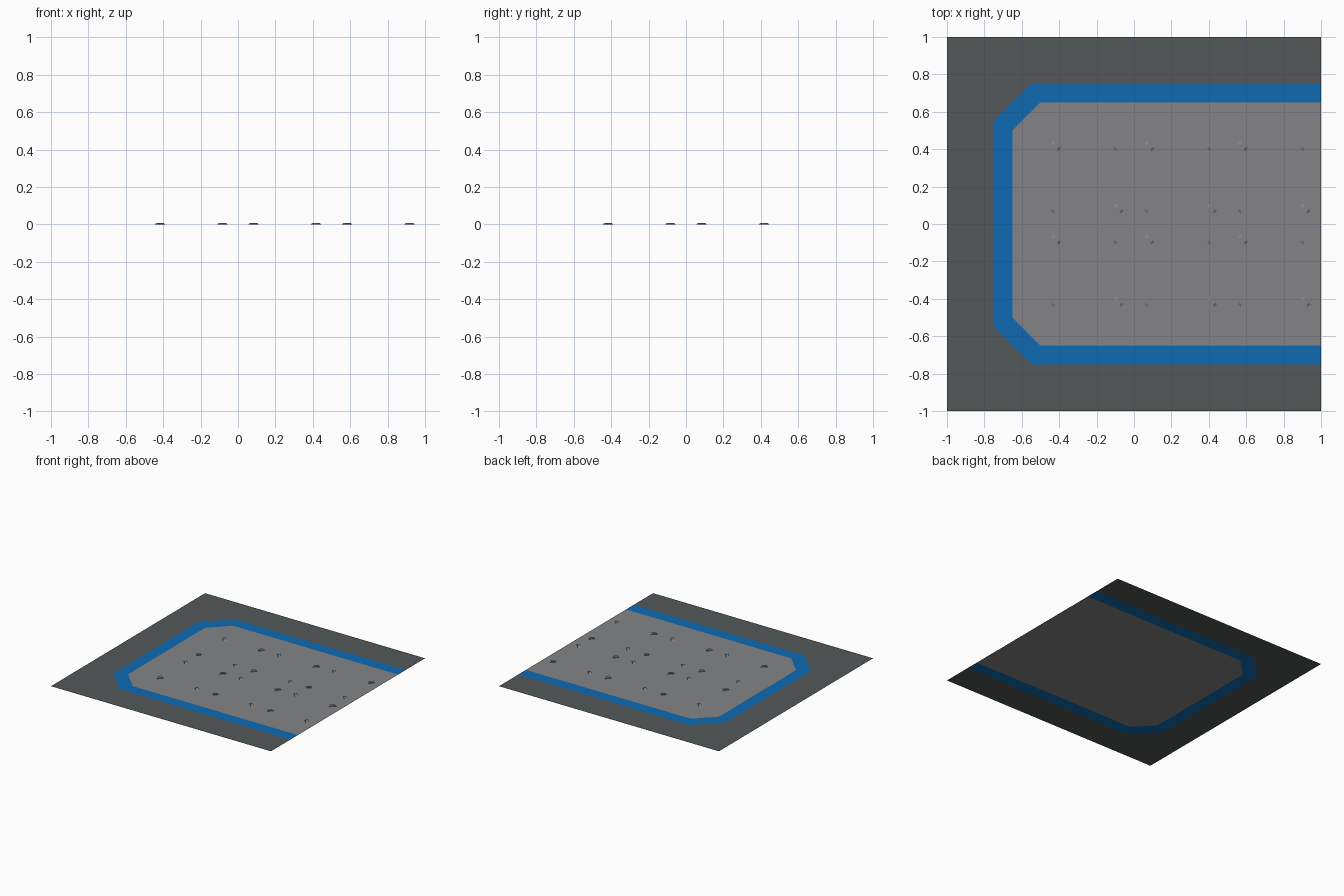
import bpy, math
from mathutils import Matrix, Vector

if "Cube" in bpy.data.objects:
    bpy.data.objects.remove(bpy.data.objects["Cube"])


def material(name, srgb):
    lin = [((c / 255 + 0.055) / 1.055) ** 2.4 for c in srgb]
    m = bpy.data.materials.new(name)
    m.diffuse_color = (*lin, 1)
    m.use_nodes = True
    m.node_tree.nodes["Principled BSDF"].inputs["Base Color"].default_value = m.diffuse_color
    return m


dark = material("dark grey", (84, 88, 88))
blue = material("blue", (14, 106, 180))
grey = material("mid grey", (131, 132, 134))


def mesh_object(name, verts, faces, mats):
    me = bpy.data.meshes.new(name)
    me.from_pydata(verts, [], faces)
    for m in mats:
        me.materials.append(m)
    ob = bpy.data.objects.new(name, me)
    bpy.context.collection.objects.link(ob)
    return ob


def outline(edge, corner):
    """Chamfered outline, open on the right side of the tile."""
    half = [(1, edge), (-corner, edge), (-edge, corner)]
    return [(x, y, 0) for x, y in half] + [(x, -y, 0) for x, y in reversed(half)]


# Flat floor: three nested regions sharing their edges
inner, outer = outline(0.65, 0.5), outline(0.75, 0.55)
rim = [(1, 1, 0), (-1, 1, 0), (-1, 1, 0), (-1, -1, 0), (-1, -1, 0), (1, -1, 0)]
rim = [(1, 1, 0), (-0.55, 1, 0), (-1, 0.55, 0), (-1, -0.55, 0), (-0.55, -1, 0), (1, -1, 0)]


def band(name, a, b, mat):
    faces = [(i, i + 6, i + 7, i + 1) for i in range(5)]
    return mesh_object(name, a + b, faces, [mat])


mesh_object("floor_panel", inner, [tuple(range(6))], [grey])
band("border_stripe", inner, outer, blue)
band("outer_floor", outer, rim, dark)
for s in (1, -1):
    corner = [(-0.55, s, 0), (-1, s, 0), (-1, s * 0.55, 0)]
    mesh_object("outer_floor_corner", corner, [(0, 1, 2) if s > 0 else (2, 1, 0)], [dark])

# Raised grip studs: small bars with sloping ends, four per floor square
L, T, W, H = 0.028, 0.016, 0.011, 0.007
profile = [(-L, 0), (L, 0), (T, H), (-T, H)]
stud_verts = [Vector((x, y, z)) for y in (-W, W) for x, z in profile]
stud_faces = [(0, 1, 2, 3), (7, 6, 5, 4), (1, 5, 6, 2), (2, 6, 7, 3), (3, 7, 4, 0)]
for cx in (-0.25, 0.25, 0.75):
    for cy in (-0.25, 0.25):
        for k in range(4):
            a = math.pi / 4 + k * math.pi / 2
            r = 0.167 * math.sqrt(2)
            mat = Matrix.Translation((cx + r * math.cos(a), cy + r * math.sin(a), 0)) @ Matrix.Rotation(a, 4, 'Z')
            mesh_object("grip_stud", [mat @ v for v in stud_verts], stud_faces, [grey])
